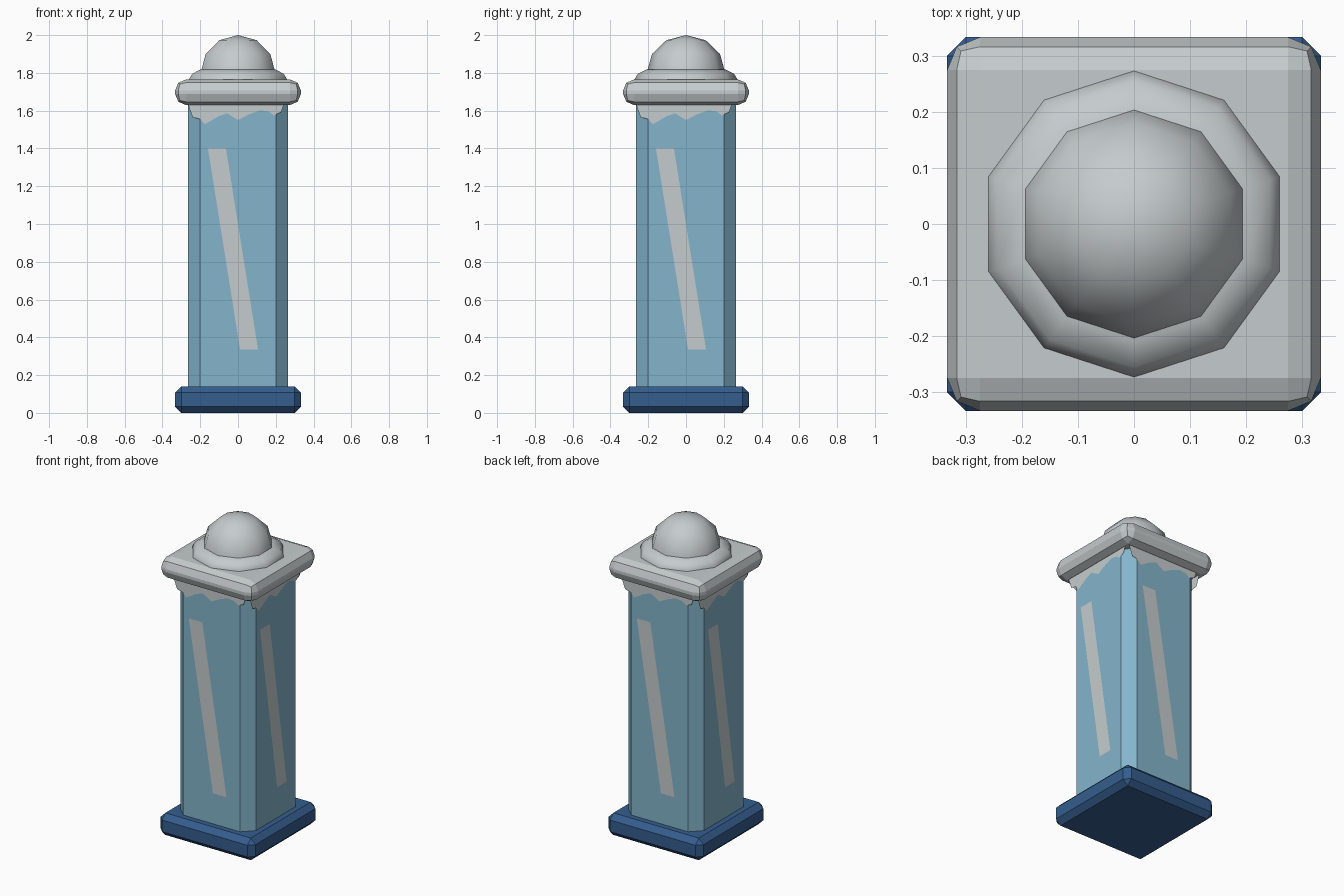
import bpy, bmesh, math
from mathutils import Matrix

if "Cube" in bpy.data.objects:
    bpy.data.objects.remove(bpy.data.objects["Cube"])


def material(name, rgb):
    m = bpy.data.materials.new(name)
    m.diffuse_color = (*rgb, 1)
    m.use_nodes = True
    m.node_tree.nodes["Principled BSDF"].inputs["Base Color"].default_value = m.diffuse_color
    return m


GREY = material("pale_grey", (0.56, 0.60, 0.61))
BLUE = material("light_blue", (0.23, 0.46, 0.60))
NAVY = material("navy_blue", (0.035, 0.11, 0.27))


def finish(name, bm, mat):
    mesh = bpy.data.meshes.new(name)
    bm.to_mesh(mesh)
    bm.free()
    mesh.materials.append(mat)
    ob = bpy.data.objects.new(name, mesh)
    bpy.context.collection.objects.link(ob)
    return ob


def slab(name, half, z0, z1, bevel, segments, mat):
    """Square block with all edges bevelled."""
    bm = bmesh.new()
    bmesh.ops.create_cube(bm, size=1)
    for v in bm.verts:
        v.co = (v.co.x * 2 * half, v.co.y * 2 * half, z0 + (v.co.z + 0.5) * (z1 - z0))
    ob = finish(name, bm, mat)
    mod = ob.modifiers.new("bevel", "BEVEL")
    mod.width, mod.segments = bevel, segments
    return ob


def lathe(name, profile, mat, sides=10):
    """Smooth-shaded faceted turning with a corner on +y."""
    bm = bmesh.new()
    rings = []
    for r, z in profile:
        if r == 0:
            rings.append([bm.verts.new((0, 0, z))] * sides)
        else:
            rings.append([bm.verts.new((r * math.sin(a), r * math.cos(a), z))
                          for a in (2 * math.pi * i / sides for i in range(sides))])
    for lo, hi in zip(rings, rings[1:]):
        for i in range(sides):
            j = (i + 1) % sides
            bm.faces.new(list(dict.fromkeys((lo[i], lo[j], hi[j], hi[i]))))
    bmesh.ops.recalc_face_normals(bm, faces=bm.faces)
    for f in bm.faces:
        f.smooth = True
    return finish(name, bm, mat)


def four_plates(name, outline, offset, mat):
    """The same flat plate on each of the four sides."""
    bm = bmesh.new()
    for k in range(4):
        turn = Matrix.Rotation(k * math.pi / 2, 3, "Z")
        f = bm.faces.new([bm.verts.new(turn @ Matrix.Identity(3).col[0] * x
                                       + turn @ Matrix.Identity(3).col[1] * -offset
                                       + Matrix.Identity(3).col[2] * z) for x, z in outline])
        f.normal_update()
        if f.normal.dot(turn @ Matrix.Identity(3).col[1]) > 0:
            f.normal_flip()
    return finish(name, bm, mat)


# base and cap
slab("base", 0.333, 0.0, 0.14, 0.033, 1, NAVY)
slab("cap", 0.333, 1.63, 1.765, 0.058, 2, GREY)

# post with chamfered corners
bm = bmesh.new()
a, b = 0.265, 0.2
ring = [(a, -b), (a, b), (b, a), (-b, a), (-a, b), (-a, -b), (-b, -a), (b, -a)]
face = bm.faces.new([bm.verts.new((x, y, 0.12)) for x, y in ring])
top = bmesh.ops.extrude_face_region(bm, geom=[face])["geom"]
for v in top:
    if isinstance(v, bmesh.types.BMVert):
        v.co.z = 1.65
bmesh.ops.recalc_face_normals(bm, faces=bm.faces)
finish("post", bm, BLUE)

# collar and ball on top of the cap
lathe("collar", [(0.273, 1.75), (0.273, 1.765), (0.255, 1.795), (0.21, 1.817), (0, 1.817)], GREY)
R = 0.208
ball = [(R, 1.78)] + [(R * math.cos(t), 1.80 + 0.2 * math.sin(t))
                      for t in (math.radians(d) for d in (0, 30, 60))] + [(0, 2.0)]
lathe("ball", ball, GREY)

# ragged skirt hanging below the cap
skirt = [(-0.265, 1.65), (-0.26, 1.62), (-0.24, 1.565), (-0.2, 1.555), (-0.175, 1.528),
         (-0.105, 1.57), (-0.058, 1.586), (0, 1.55), (0.053, 1.578), (0.116, 1.602),
         (0.16, 1.597), (0.19, 1.575), (0.228, 1.592), (0.25, 1.65)]
four_plates("skirt", skirt, 0.269, GREY)

# slanted stripes
four_plates("stripe", [(-0.159, 1.4), (0.011, 0.335), (0.106, 0.335), (-0.064, 1.4)], 0.267, GREY)
